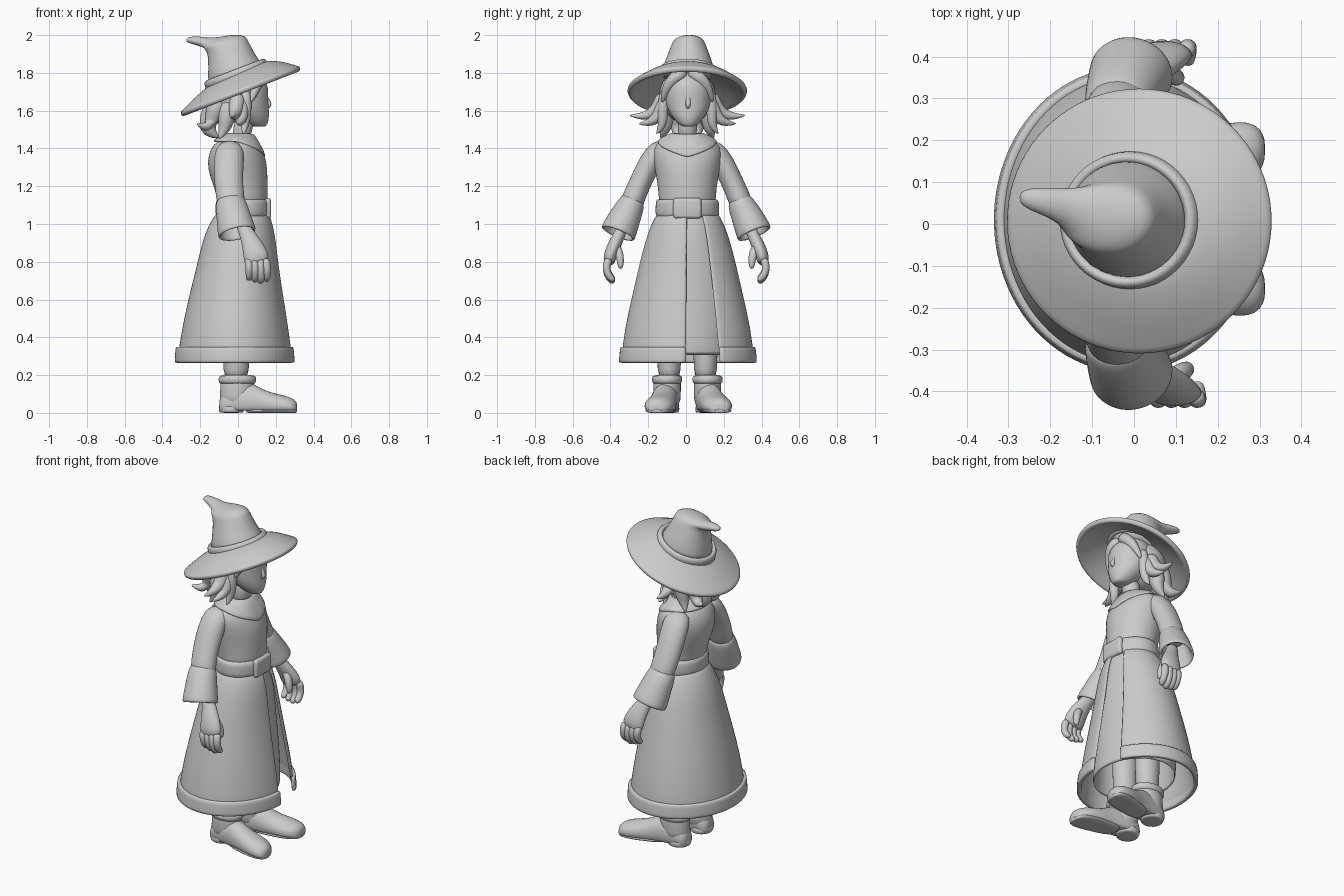
import bpy, bmesh
from math import sin, cos, pi, tau, radians
from mathutils import Vector as V

CY = 0.007  # body centre line


def loft(name, rings, seg=24, a0=0.0, a1=tau, cap=True, thick=0.0, sub=1, floor=None):
    """Skin rings given as (centre, u half axis, v half axis); open arc if a1-a0 < tau."""
    closed = a1 - a0 > tau - 1e-4
    n = seg if closed else seg + 1
    bm = bmesh.new()
    rows = []
    for c, u, v in rings:
        row = []
        for i in range(n):
            a = a0 + (a1 - a0) * i / seg
            p = V(c) + V(u) * cos(a) + V(v) * sin(a)
            if floor is not None:
                p.z = max(p.z, floor)
            row.append(bm.verts.new(p))
        rows.append(row)
    for r, q in zip(rows, rows[1:]):
        for i in range(seg):
            j = (i + 1) % n
            bm.faces.new((r[i], r[j], q[j], q[i]))
    if cap and closed:
        bm.faces.new(rows[0])
        bm.faces.new(rows[-1])
    bmesh.ops.recalc_face_normals(bm, faces=bm.faces[:])
    return finish(name, bm, thick, sub)


def finish(name, bm, thick=0.0, sub=1):
    me = bpy.data.meshes.new(name)
    bm.to_mesh(me)
    bm.free()
    for p in me.polygons:
        p.use_smooth = True
    ob = bpy.data.objects.new(name, me)
    bpy.context.collection.objects.link(ob)
    if thick:
        m = ob.modifiers.new("thickness", 'SOLIDIFY')
        m.thickness, m.offset = thick, 0
    if sub:
        m = ob.modifiers.new("smooth", 'SUBSURF')
        m.levels = m.render_levels = sub
    return ob


def stack(name, prof, cy=CY, **kw):
    """Horizontal rings: (z, centre x, half depth, half width)."""
    return loft(name, [((cx, cy, z), (rx, 0, 0), (0, ry, 0)) for z, cx, rx, ry in prof], **kw)


def tube(name, pts, s=1, ref=(1, 0, 0), cy=CY, dx=0.0, **kw):
    """Rings along a path: (x, y, z, radius along ref, other radius); s mirrors y."""
    ps = [V((p[0] + dx, cy + s * p[1], p[2])) for p in pts]
    rings = []
    for i, p in enumerate(pts):
        t = (ps[min(i + 1, len(ps) - 1)] - ps[max(i - 1, 0)]).normalized()
        r = V(ref)
        u = (r - t * r.dot(t)).normalized()
        rings.append((ps[i], u * p[3], t.cross(u) * p[-1]))
    return loft(name, rings, **kw)


def ball(name, loc, r):
    bm = bmesh.new()
    bmesh.ops.create_uvsphere(bm, u_segments=28, v_segments=18, radius=1)
    for v in bm.verts:
        v.co = V(loc) + V([a * b for a, b in zip(v.co, r)])
    return finish(name, bm, sub=0)


# Dress body and neck
stack("bodice", [(1.04, .025, .135, .155), (1.15, .025, .132, .15), (1.25, .003, .155, .165),
                 (1.33, -.006, .16, .182), (1.40, -.01, .137, .187), (1.44, -.005, .105, .15),
                 (1.475, .01, .06, .07)])
stack("neck", [(1.42, .01, .05, .05), (1.5, .025, .05, .05), (1.58, .04, .055, .055)])

# Pointed shoulder collar
bm = bmesh.new()
rows = []
for t in (0, .3, .65, 1):
    row = []
    for i in range(32):
        a = tau * i / 32
        drop = max(0, 1 - min(a, tau - a) / (pi / 2))
        low = V(((.145 if cos(a) > 0 else .13) * cos(a), .158 * sin(a), 1.435 - .085 * drop))
        top = V((.015 + .06 * cos(a), .068 * sin(a), 1.478))
        row.append(bm.verts.new(top.lerp(low, t) + V((0, 0, .008 * sin(pi * t)))))
        row[-1].co.y += CY
    rows.append(row)
for r, q in zip(rows, rows[1:]):
    for i in range(32):
        bm.faces.new((r[i], r[i - 1], q[i - 1], q[i]))
bmesh.ops.recalc_face_normals(bm, faces=bm.faces[:])
finish("collar", bm, .014)

# Belt and buckle
stack("belt", [(1.03, .025, .135, .158), (1.04, .025, .145, .17), (1.085, .025, .146, .17),
               (1.125, .025, .144, .168), (1.136, .025, .134, .158)])
bm = bmesh.new()
bmesh.ops.create_cube(bm, size=1)
for v in bm.verts:
    v.co = V((.158 + v.co.x * .035, CY + v.co.y * .15, 1.083 + v.co.z * .108))
bmesh.ops.bevel(bm, geom=bm.edges[:], offset=.016, segments=3, profile=.5, affect='EDGES')
finish("buckle", bm, sub=0)

# Outer skirt with front slit, hem band and inner skirt
skirt = [(1.06, .025, .13, .15), (1.0, .016, .163, .187), (.9, .006, .19, .22),
         (.8, .0, .206, .246), (.6, -.01, .247, .292), (.45, -.014, .275, .326),
         (.285, -.016, .3, .347)]
slit = dict(a0=.49, a1=tau - .02, seg=40)
stack("outer_skirt", skirt, cy=.009, thick=.014, **slit)
stack("skirt_hem", [(.35, -.017, .3, .345), (.335, -.017, .302, .348), (.275, -.017, .307, .354),
                    (.265, -.017, .306, .353)], cy=.01, thick=.026, **slit)
inner = [(z, cx + d, rx * k, ry * k) for (z, cx, rx, ry), k, d in
         zip(skirt, (.93, .92, .9, .87, .81, .76, .71), (0, .002, .005, .008, .012, .016, .02))]
stack("inner_skirt", [(max(z, .3), *r) for z, *r in inner], cap=False, thick=.012, seg=40)

for s, side in ((1, "left"), (-1, "right")):
    # Sleeve and wide cuff
    tube(side + "_sleeve", [(-.03, .1, 1.41, .06, .045), (-.045, .15, 1.388, .078, .06),
                            (-.05, .195, 1.32, .08, .062), (-.05, .235, 1.24, .077, .058),
                            (-.045, .27, 1.16, .075, .06), (-.025, .31, 1.06, .075, .064)], s, cy=.002)
    tube(side + "_cuff", [(-.042, .278, 1.13, .064, .052), (-.038, .29, 1.105, .075, .064),
                          (-.024, .322, 1.04, .083, .076), (-.008, .355, .965, .094, .087),
                          (-.004, .362, .948, .094, .087)], s, cy=.001, cap=False, thick=.016)
    # Hand with curled fingers
    hand = dict(cy=.001, dx=-.018 if s > 0 else .005)
    tube(side + "_hand", [(.005, .32, 1.03, .036, .03), (.04, .35, .95, .038, .03),
                          (.072, .38, .89, .055, .036), (.09, .404, .83, .068, .036),
                          (.1, .41, .785, .064, .028)], s, **hand)
    for i in range(4):
        x, d = .048 + .031 * i, .01 * abs(i - 1.8)
        tube(f"{side}_finger_{i}", [(x, .408, .82, .024), (x + .006, .424, .78, .022),
             (x + .008, .42, .73 + d, .021), (x + .006, .395, .695 + d, .02),
             (x + .005, .378, .69 + d, .012)], s, seg=10, **hand)
    tube(side + "_thumb", [(.075, .375, .89, .024), (.11, .355, .85, .024),
                           (.122, .347, .8, .021), (.125, .347, .76, .012)], s, seg=10, **hand)

    # Leg, boot shaft and turned-down boot cuff
    y = CY + s * .107
    stack(side + "_leg", [(.15, -.01, .068, .062), (.3, -.01, .07, .063), (.6, -.01, .08, .072),
                          (.9, 0, .09, .08)], cy=CY + s * .096)
    stack(side + "_boot_shaft", [(.03, -.01, .09, .07), (.09, -.006, .091, .073),
                                 (.17, -.002, .09, .074), (.19, -.003, .085, .07)], cy=y)
    stack(side + "_boot_cuff", [(.152, -.003, .09, .07), (.16, -.003, .1, .08),
                                (.19, -.003, .102, .082), (.202, -.003, .09, .072)], cy=y)
    # Foot (half width and height along x), sole and heel block, toes turned out
    foot = [(-.1, .03, .07), (-.085, .055, .11), (-.03, .068, .15), (.05, .07, .168),
            (.1, .07, .142), (.16, .076, .112), (.22, .082, .098), (.275, .075, .084),
            (.303, .052, .068), (.314, .022, .05)]
    yo = lambda x: y + s * .19 * max(0, x) + (.005 if x > .1 else 0)
    loft(side + "_boot_foot", [((x, yo(x), h * .4), (0, w, 0), (0, 0, h * .6))
                               for x, w, h in foot], floor=.012)
    loft(side + "_boot_sole", [((x, yo(x), .012), (0, w, 0), (0, 0, .016)) for x, w in
         ((.04, .04), (.07, .064), (.16, .074), (.22, .08), (.28, .07), (.304, .046), (.312, .02))],
         floor=0)
    stack(side + "_boot_heel", [(0, -.035, .06, .058), (.004, -.035, .066, .065),
                                (.035, -.035, .068, .066), (.04, -.035, .06, .06)], cy=y)

    # Hair locks: paths ending in points
    locks = {
        "upper_side": ((0, .12, 1.69, .045), (-.01, .152, 1.61, .042), (-.02, .215, 1.565, .028), (-.02, .31, 1.575, .004)),
        "lower_side": ((.02, .115, 1.67, .04), (.02, .142, 1.58, .04), (.015, .19, 1.535, .026), (0, .26, 1.53, .004)),
        "cheek": ((.04, .118, 1.72, .03), (.045, .132, 1.6, .03), (.035, .128, 1.52, .026), (.03, .165, 1.475, .004)),
        "nape_side": ((-.09, .08, 1.69, .06), (-.13, .1, 1.57, .055), (-.16, .11, 1.5, .038), (-.22, .15, 1.53, .005)),
        "nape": ((-.1, .03, 1.67, .06), (-.155, .04, 1.56, .058), (-.165, .045, 1.49, .045), (-.1, .05, 1.455, .008)),
        "neck_side": ((-.05, .09, 1.66, .055), (-.06, .12, 1.57, .05), (-.07, .115, 1.5, .034), (-.1, .14, 1.45, .005)),
        "fringe": ((.09, .012, 1.81, .04), (.122, .055, 1.785, .034), (.1, .108, 1.735, .03), (.065, .135, 1.64, .01)),
    }
    for k, pts in locks.items():
        tube(f"{side}_{k}_hair", pts, s, ref=(.8, .1, .6), seg=12, sub=2)

# Head, nose, lips and hair cap
stack("head", [(1.515, .115, .03, .028), (1.525, .1, .055, .048), (1.56, .08, .085, .08),
               (1.6, .055, .11, .108), (1.65, .04, .12, .124), (1.7, .038, .124, .127),
               (1.75, .036, .121, .122), (1.8, .02, .09, .095), (1.82, .01, .05, .05)], cy=.012)
tube("nose", [(.145, .004, 1.69, .01, .006), (.157, .004, 1.655, .013, .01), (.17, .004, 1.634, .014, .012),
              (.162, .004, 1.62, .013, .011), (.146, .004, 1.612, .008)], seg=10, ref=(0, 1, 0))
ball("lips", (.143, .012, 1.574), (.018, .024, .009))
ball("hair_cap", (-.04, CY, 1.68), (.14, .15, .145))

# Hat brim: tilted drooping disc, (radius, height, slope)
brim = [(.12, 1.797, .4), (.17, 1.778, .4), (.22, 1.755, .395), (.265, 1.726, .39),
        (.3, 1.703, .385), (.315, 1.693, .385)]
loft("hat_brim", [((.015, CY, z + .003), (r, 0, k * r), (0, r, 0)) for r, z, k in brim],
     seg=40, cap=False, thick=.03)

# Hat crown: front point, back point, half width, centre y
crown = []
for fx, fz, bx, bz, w, cy in ((.16, 1.815, -.165, 1.69, .158, .01), (.115, 1.862, -.158, 1.79, .137, .012),
                              (.078, 1.92, -.158, 1.865, .112, .014), (.05, 1.98, -.163, 1.905, .093, .014),
                              (.032, 2.004, -.175, 1.925, .084, .014), (-.06, 2.0, -.182, 1.932, .066, .022),
                              (-.125, 1.983, -.192, 1.937, .047, .038), (-.19, 1.992, -.22, 1.947, .035, .052),
                              (-.245, 1.994, -.26, 1.957, .026, .06), (-.272, 1.985, -.276, 1.967, .012, .063)):
    crown.append((((fx + bx) / 2, cy, (fz + bz) / 2), ((fx - bx) / 2, 0, (fz - bz) / 2), (0, w, 0)))
loft("hat_crown", crown, seg=28)

# Hat band
bpy.ops.mesh.primitive_torus_add(major_segments=48, minor_segments=12, major_radius=.16,
                                 minor_radius=.017, location=(-.01, .009, 1.793),
                                 rotation=(0, radians(-21), 0))
band = bpy.context.object
band.name = "hat_band"
band.scale = (1, .93, 1.5)
bpy.ops.object.shade_smooth()
